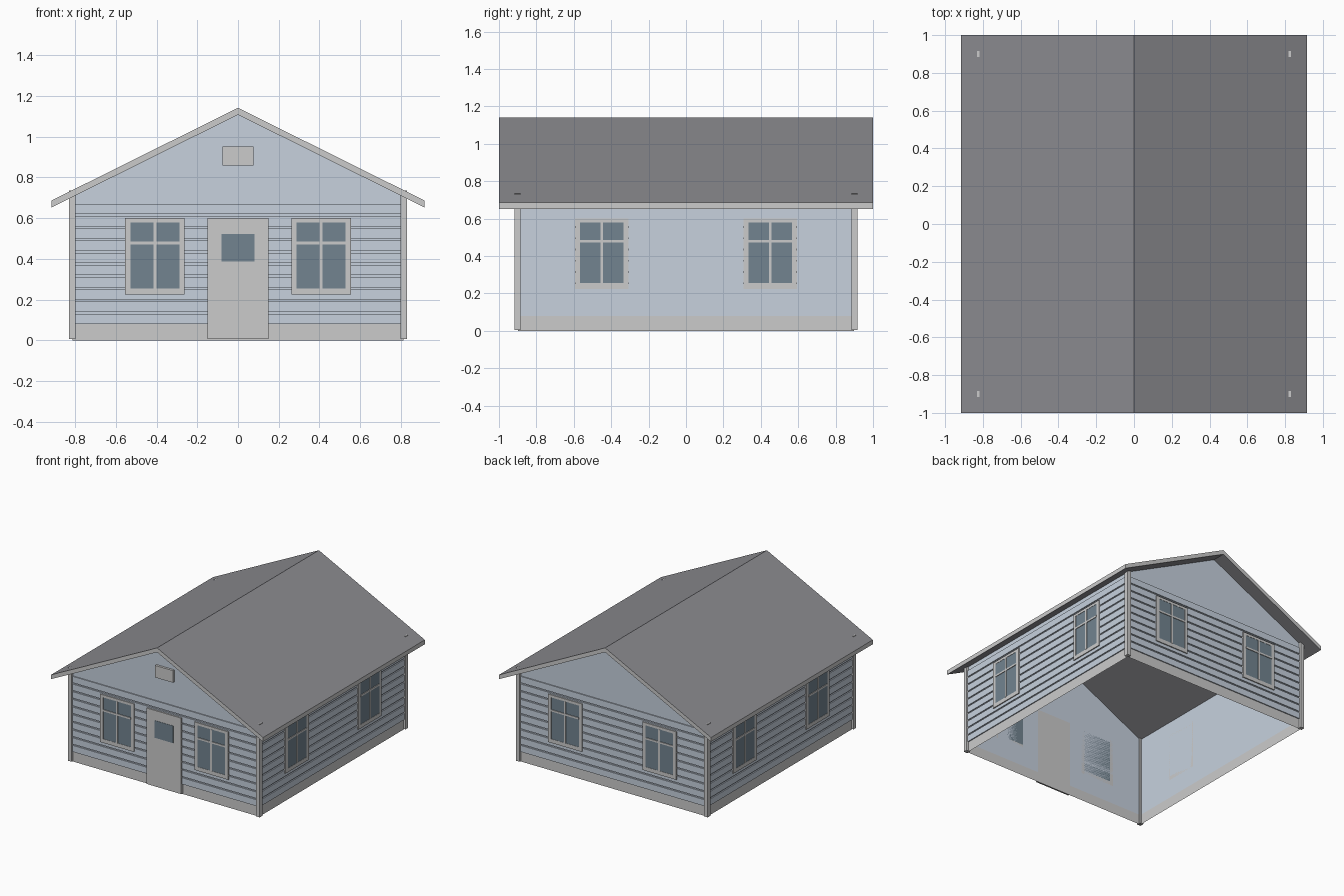
import bpy, bmesh
from math import pi
from mathutils import Matrix, Vector

if "Cube" in bpy.data.objects:
    bpy.data.objects.remove(bpy.data.objects["Cube"])


def material(name, rgb):
    m = bpy.data.materials.new(name)
    m.diffuse_color = (*rgb, 1)
    m.use_nodes = True
    m.node_tree.nodes["Principled BSDF"].inputs["Base Color"].default_value = m.diffuse_color
    return m


SIDING = material("siding_blue", (0.57, 0.64, 0.73))
GLASS = material("window_glass", (0.17, 0.23, 0.28))
ROOF = material("roof_dark", (0.26, 0.26, 0.28))
TRIM = material("trim_grey", (0.8, 0.8, 0.8))
WX, WY = 0.812, 0.897          # wall planes
APEX, SLOPE = 1.108, 0.497     # underside of the roof


def finish(name, bm, mats):
    me = bpy.data.meshes.new(name)
    bm.to_mesh(me)
    bm.free()
    for m in mats:
        me.materials.append(m)
    ob = bpy.data.objects.new(name, me)
    bpy.context.collection.objects.link(ob)
    return ob


def add_box(bm, lo, hi, matrix=Matrix()):
    lo, hi = Vector(lo), Vector(hi)
    size = Matrix.Diagonal((*(hi - lo), 1))
    bmesh.ops.create_cube(bm, size=1, matrix=matrix @ Matrix.Translation((lo + hi) / 2) @ size)


def boxes(name, spans, mat, matrix=Matrix()):
    bm = bmesh.new()
    for lo, hi in spans:
        add_box(bm, lo, hi, matrix)
    return finish(name, bm, [mat])


# Thin wall shell, open below: plinth band, siding band and two gables
bm = bmesh.new()
eave = APEX - SLOPE * WX
corners = [(-WX, -WY), (WX, -WY), (WX, WY), (-WX, WY)]
rings = [[bm.verts.new((x, y, z)) for x, y in corners] for z in (0, 0.08, eave)]
for level in range(2):
    for i in range(4):
        j = (i + 1) % 4
        f = bm.faces.new((rings[level][i], rings[level][j], rings[level + 1][j], rings[level + 1][i]))
        f.material_index = level
for i, y in ((0, -WY), (2, WY)):
    f = bm.faces.new((rings[2][i], rings[2][i + 1], bm.verts.new((0, y, APEX))))
    f.material_index = 1
finish("walls", bm, [TRIM, SIDING])

# Horizontal siding boards on all four walls
PITCH, PROUD = 0.06, 0.008
front_boards, side_boards = [], []
for i in range(10):
    z0 = 0.08 + i * PITCH
    z1 = z0 + PITCH - 0.01
    for s in (-1, 1):
        y = sorted((s * WY, s * (WY + PROUD)))
        x = sorted((s * WX, s * (WX + PROUD)))
        front_boards.append(((-WX, y[0], z0), (WX, y[1], z1)))
        side_boards.append(((x[0], -WY, z0), (x[1], WY, z1)))
boxes("gable_wall_boards", front_boards, SIDING)
boxes("side_wall_boards", side_boards, SIDING)

# Corner posts, whose tips just pierce the roof
posts = []
for sx in (-1, 1):
    for sy in (-1, 1):
        x = sorted((sx * 0.798, sx * 0.83))
        y = sorted((sy * 0.885, sy * 0.917))
        posts.append(((x[0], y[0], 0.006), (x[1], y[1], 0.735)))
boxes("corner_posts", posts, TRIM)

# Roof slab: dark shingles with light verge and eave edges
bm = bmesh.new()
RX, RY, T = 0.917, 1.0, 0.034
profile = [(-RX, APEX - SLOPE * RX), (0, APEX), (RX, APEX - SLOPE * RX),
           (RX, APEX - SLOPE * RX + T), (0, APEX + T), (-RX, APEX - SLOPE * RX + T)]
ends = [[bm.verts.new((x, y, z)) for x, z in profile] for y in (-RY, RY)]
for i in range(6):
    j = (i + 1) % 6
    f = bm.faces.new((ends[0][i], ends[1][i], ends[1][j], ends[0][j]))
    f.material_index = 1 if i in (2, 5) else 0
for e in ends:
    for quad in ((0, 1, 4, 5), (1, 2, 3, 4)):
        bm.faces.new([e[k] for k in quad]).material_index = 1
bmesh.ops.recalc_face_normals(bm, faces=bm.faces)
finish("roof", bm, [ROOF, TRIM])


# Window built facing -y around its own centre line, then turned to its wall
def window(name, offset, wall, angle, w):
    m = Matrix.Rotation(angle, 4, 'Z') @ Matrix.Translation((offset, -wall, 0))
    h, g = w / 2, w / 2 - 0.027
    z0, z1, g0, g1 = 0.225, 0.6, 0.255, 0.58
    boxes(name + "_frame", [((-h, -0.016, z0), (-g, 0, z1)), ((g, -0.016, z0), (h, 0, z1)),
                            ((-g, -0.016, z0), (g, 0, g0)), ((-g, -0.016, g1), (g, 0, z1))], TRIM, m)
    boxes(name + "_glass", [((-g, -0.014, g0), (g, 0, g1))], GLASS, m)
    boxes(name + "_bars", [((-0.007, -0.019, g0), (0.007, -0.012, g1)),
                           ((-g, -0.019, 0.472), (g, -0.012, 0.486))], TRIM, m)


for s, label in ((-1, "a"), (1, "b")):
    window("front_window_" + label, s * 0.408, WY, 0, 0.293)
    window("back_window_" + label, s * 0.408, WY, pi, 0.293)
    window("right_window_" + label, s * 0.45, WX, pi / 2, 0.287)
    window("left_window_" + label, s * 0.45, WX, -pi / 2, 0.287)

# Front door with its small pane, and the gable vent
boxes("door", [((-0.15, -0.916, 0.006), (0.15, -WY, 0.6))], TRIM)
boxes("door_pane", [((-0.082, -0.918, 0.387), (0.082, -0.91, 0.522))], GLASS)
boxes("gable_vent", [((-0.077, -0.915, 0.858), (0.077, -WY, 0.952))], TRIM)
